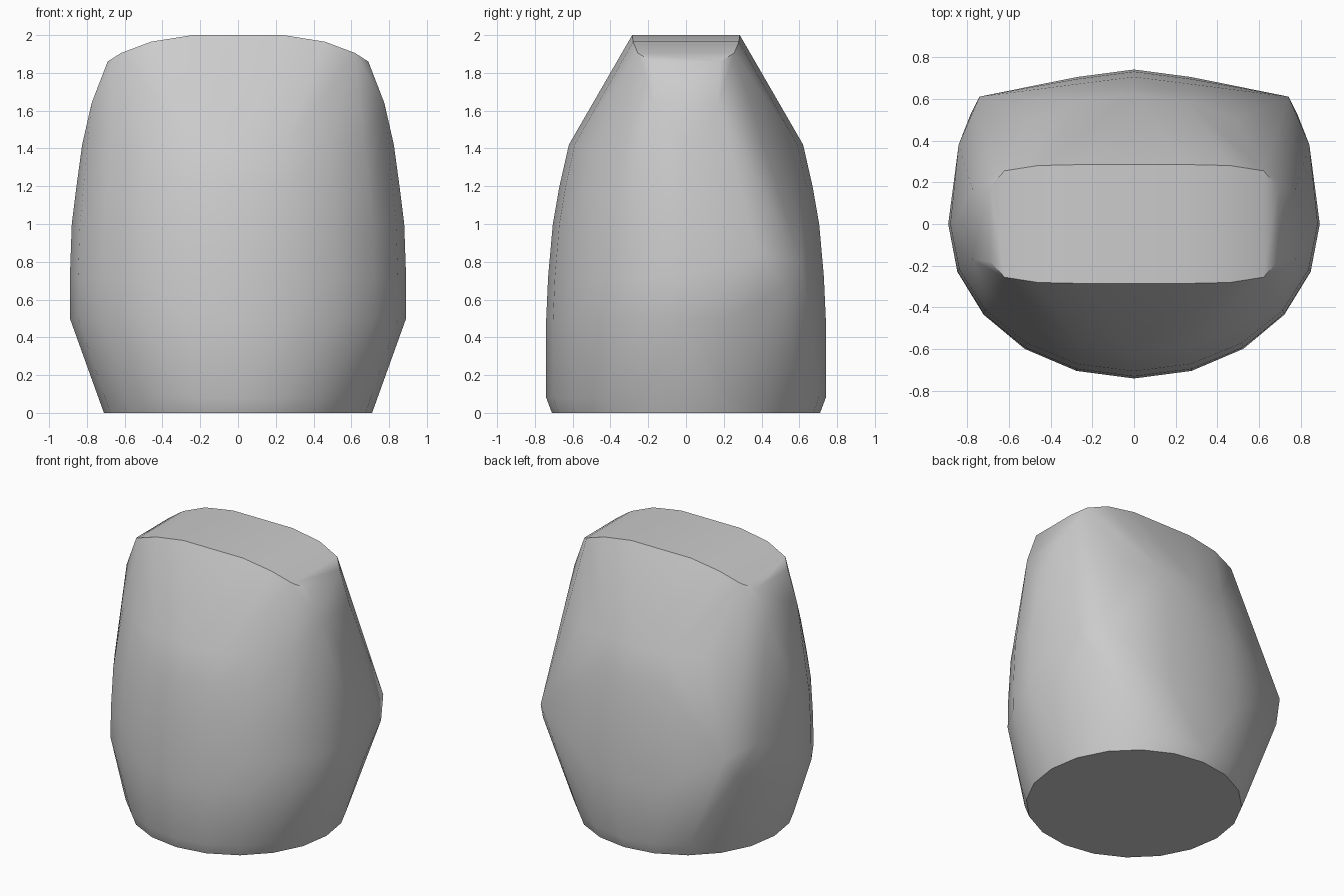
import bpy, bmesh, math

cube = bpy.data.objects.get("Cube")
if cube:
    bpy.data.objects.remove(cube, do_unlink=True)

SIDES = 20


def ring(z, rx, ry):
    """Points of one elliptical cross-section."""
    return [(rx * math.cos(a), ry * math.sin(a), z)
            for a in (2 * math.pi * i / SIDES for i in range(SIDES))]


def mirrored(points, both_y):
    """Repeat points on both sides, and front and back if asked."""
    return [(sx * x, sy * y, z) for x, y, z in points
            for sx in (1, -1) for sy in ((1, -1) if both_y else (1,))]


# Body cross-sections: height, half width, half depth
sections = [(0, 0.71, 0.71), (0.08, 0.74, 0.74), (0.5, 0.89, 0.74),
            (0.72, 0.89, 0.73), (1.0, 0.88, 0.705), (1.2, 0.855, 0.67),
            (1.42, 0.825, 0.62)]
points = [p for s in sections for p in ring(*s)]

# Arched top with clipped corners
points += mirrored([(0.24, 0.285, 2.0), (0.46, 0.28, 1.965),
                    (0.62, 0.255, 1.905), (0.69, 0.18, 1.86)], True)

# Shoulders beneath the ends of the top
points += mirrored([(0.775, 0.17, 1.64)], True)

# Squared rear corners
points += mirrored([(0.74, 0.61, 0.8), (0.785, 0.52, 0.66),
                    (0.84, 0.38, 0.85)], False)

# Wrap all sections in one skin
bm = bmesh.new()
for p in points:
    bm.verts.new(p)
hull = bmesh.ops.convex_hull(bm, input=bm.verts[:])
loose = {g for g in hull["geom_interior"] + hull["geom_unused"]
         if isinstance(g, bmesh.types.BMVert)}
bmesh.ops.delete(bm, geom=list(loose), context="VERTS")
bmesh.ops.dissolve_limit(bm, angle_limit=math.radians(1),
                         verts=bm.verts[:], edges=bm.edges[:])
bmesh.ops.recalc_face_normals(bm, faces=bm.faces[:])

mesh = bpy.data.meshes.new("body")
bm.to_mesh(mesh)
bm.free()
body = bpy.data.objects.new("body", mesh)
bpy.context.collection.objects.link(body)

# Plain grey
grey = bpy.data.materials.new("light grey")
grey.use_nodes = True
colour = (0.6, 0.6, 0.6, 1)
grey.diffuse_color = colour
grey.node_tree.nodes["Principled BSDF"].inputs["Base Color"].default_value = colour
mesh.materials.append(grey)

# Soft sides, crisp top and bottom rims
bpy.ops.object.select_all(action="DESELECT")
body.select_set(True)
bpy.context.view_layer.objects.active = body
bpy.ops.object.shade_smooth_by_angle(angle=math.radians(42))
